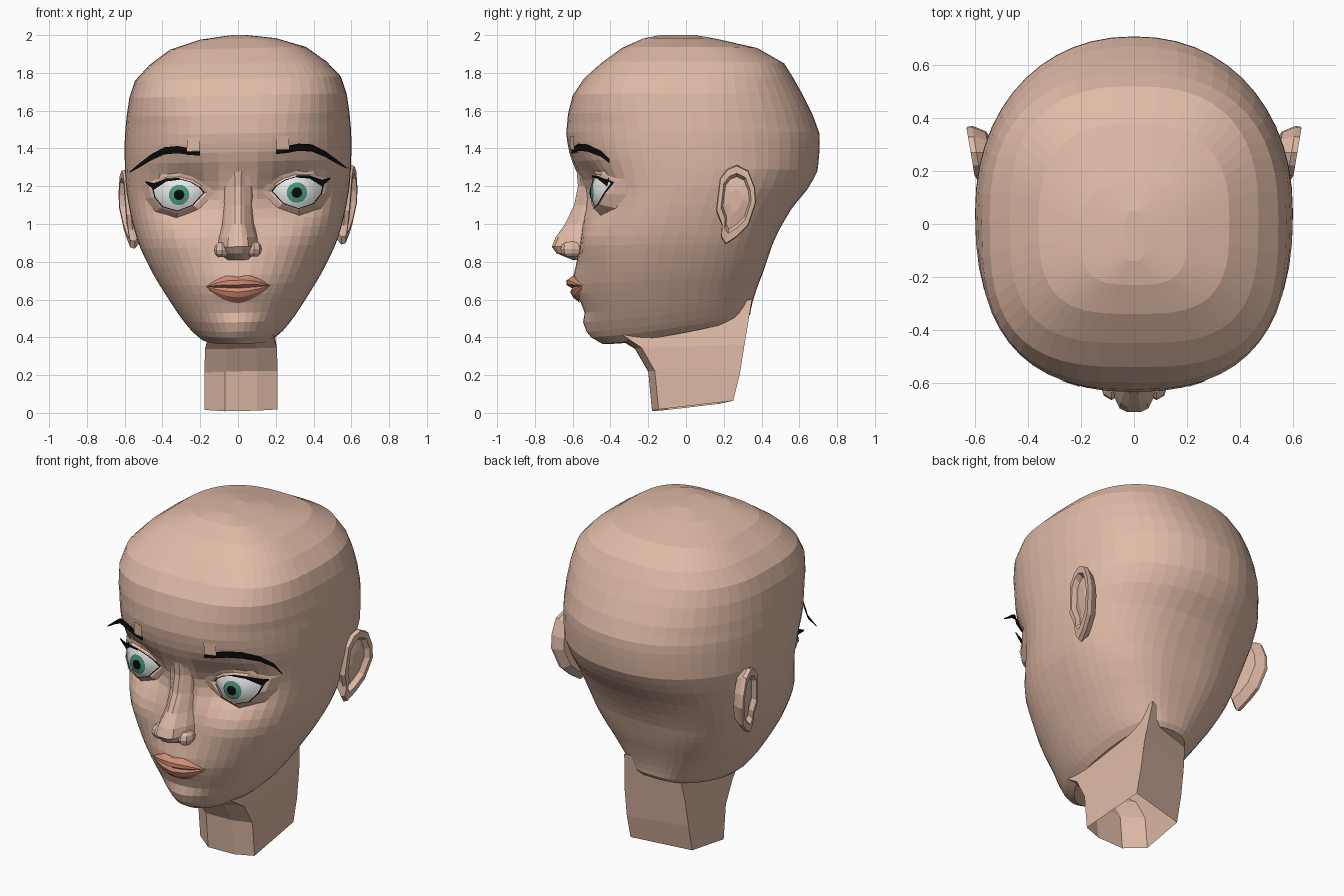
import bpy, bmesh, math

if "Cube" in bpy.data.objects:
    bpy.data.objects.remove(bpy.data.objects["Cube"])


def material(name, rgb):
    m = bpy.data.materials.new(name)
    m.use_nodes = True
    m.diffuse_color = (*rgb, 1)
    m.node_tree.nodes["Principled BSDF"].inputs["Base Color"].default_value = (*rgb, 1)
    return m


skin = material("skin", (.74, .49, .38))
lip = material("lip", (.64, .27, .18))
white = material("eye white", (.82, .84, .84))
green = material("iris green", (.07, .31, .2))
black = material("black", (.003, .003, .003))


def loft(name, rings, mat, closed=True, caps=(), sheet=False, smooth=False):
    """Skin a list of equal-length point rings; sheets are turned to the front."""
    bm = bmesh.new()
    rows = [[bm.verts.new((x, y, z + .02 * x)) for x, y, z in r] for r in rings]
    n = len(rows[0])
    for a, b in zip(rows, rows[1:]):
        for i in range(n if closed else n - 1):
            j = (i + 1) % n
            bm.faces.new((a[i], a[j], b[j], b[i]))
    for c in caps:
        bm.faces.new(rows[c])
    bmesh.ops.recalc_face_normals(bm, faces=bm.faces)
    if sheet and sum(f.normal.y * f.calc_area() for f in bm.faces) > 0:
        bmesh.ops.reverse_faces(bm, faces=bm.faces)
    for f in bm.faces:
        f.smooth = smooth
    me = bpy.data.meshes.new(name)
    bm.to_mesh(me)
    bm.free()
    me.materials.append(mat)
    ob = bpy.data.objects.new(name, me)
    bpy.context.collection.objects.link(ob)
    return ob


# Skull sections: height, half width, front, back
SECTIONS = [
    (2, .04, -.14, .05), (1.98, .2, -.23, .16), (1.93, .36, -.34, .38),
    (1.85, .47, -.45, .52), (1.77, .545, -.54, .57), (1.68, .575, -.6, .62),
    (1.58, .59, -.625, .67), (1.47, .6, -.635, .71), (1.36, .6, -.615, .705),
    (1.27, .598, -.58, .695), (1.18, .59, -.555, .64), (1.09, .575, -.545, .565),
    (1, .555, -.55, .51), (.9, .525, -.56, .46), (.8, .483, -.575, .435),
    (.7, .435, -.58, .41), (.6, .378, -.565, .38), (.52, .33, -.545, .36),
    (.45, .285, -.525, .345), (.4, .245, -.495, .34), (.365, .205, -.44, .32)]


def section(z):
    z = max(min(z, 2), .365)
    for a, b in zip(SECTIONS, SECTIONS[1:]):
        if z >= b[0]:
            t = (a[0] - z) / (a[0] - b[0])
            return [p + (q - p) * t for p, q in zip(a, b)][1:]


def ramp(z, low, high):
    return max(0, min(1, (z - low) / (high - low)))


def power(z):
    """Squareness of the front half: pointed chin, boxy crown."""
    return 1.85 + .55 * ramp(z, .4, .9) + .8 * ramp(z, 1.5, 1.85)


def back_power(z):
    return 2.6 - .45 * ramp(z, .8, 1.2) + .4 * ramp(z, 1.5, 1.85)


def bump(x, z, cx, cz, rx, rz):
    return math.exp(-((abs(x) - cx) / rx) ** 2 - ((z - cz) / rz) ** 2)


def relief(x, z):
    """Sockets go in; cheeks, mouth and chin come out."""
    return (.1 * bump(x, z, .28, 1.16, .17, .13) - .025 * bump(x, z, .3, .93, .14, .12)
            - .02 * bump(x, z, 0, .69, .16, .09) - .015 * bump(x, z, 0, .45, .1, .06)
            + .02 * bump(x, z, 0, .55, .15, .035))


def face_y(x, z):
    w, f, b = section(z)
    c, n = (f + b) / 2, power(z)
    return c - (c - f) * max(0, 1 - min(1, abs(x) / w) ** n) ** (1 / n) + relief(x, z)


# Head
heights = [s[0] for s in SECTIONS[:7]] + [1.53 - .05 * i for i in range(23)] + [.4, .365]
rings = []
for z in heights:
    w, f, b = section(z)
    c, ring = (f + b) / 2, []
    for i in range(52):
        a = math.tau * i / 52
        s, k = math.sin(a), -math.cos(a)
        e = 2 / (power(z) if k < 0 else back_power(z))
        x = w * math.copysign(abs(s) ** e, s)
        y = c + (b - f) / 2 * math.copysign(abs(k) ** e, k)
        lift = .13 * ramp(y, f, b) ** 1.5 * (1 - ramp(z, .365, .9))
        if k < 0:
            y += relief(x, z) * min(1, -k * 3)
        ring.append((x, y, z + lift))
    rings.append(ring)
loft("head", rings, skin, caps=(0, -1))

# Neck, open at the bottom: front height, front, back height, back, width
rings = []
for zf, f, zb, b, k in [(.01, -.18, .06, .25, 1), (.22, -.2, .2, .285, 1),
                        (.34, -.27, .36, .31, .98), (.42, -.4, .6, .35, .85)]:
    outline = [(-.07, f), (.1, f), (.21, f + .035), (.19, b), (-.16, b - .08), (-.178, f + .08)]
    rings.append([(x * k, y, zf + (zb - zf) * (y - f) / (b - f)) for x, y in outline])
loft("neck", rings, skin, caps=(-1,))

# Nose: height, base half width, ridge half width, front
rings = []
for z, wb, wt, y in [(1.29, .1, .04, -.58), (1.2, .09, .035, -.572), (1.1, .085, .035, -.592),
                     (1, .095, .035, -.64), (.93, .11, .05, -.69), (.88, .115, .055, -.71),
                     (.845, .1, .04, -.685), (.81, .07, .03, -.6)]:
    back = face_y(wb, z) + .03
    half = [(wb, back), ((wb + wt) / 2 + .005, (y + back) / 2), (wt, y + .015), (wt * .45, y)]
    rings.append([(x, q, z) for x, q in half] + [(-x, q, z) for x, q in reversed(half)])
loft("nose", rings, skin, caps=(0, -1))

# Lips: one strip above and one below the mouth line
for name, edge, mid, out in [("upper_lip", .072, .035, .03), ("lower_lip", -.078, -.04, .022)]:
    rings = []
    for i in range(-6, 7):
        t = i / 6
        x, fall = .17 * t, 1 - t * t
        seam = .66 + .01 * abs(t)
        dip = .014 * max(0, 1 - abs(t) * 3) if edge > 0 else 0
        rows = [(0, .01), (mid * .5, out), (mid * 1.2, out * .9), (edge - dip, .004)]
        rings.append([(x, face_y(x, seam + h * fall) - d * (fall + .2), seam + h * fall)
                      for h, d in rows])
    loft(name, rings, lip, closed=False, sheet=True)

# Eye opening outline and ear outline
ALMOND = [(.18, 1.17), (.205, 1.2), (.25, 1.228), (.31, 1.245), (.38, 1.243), (.455, 1.21),
          (.44, 1.15), (.4, 1.1), (.32, 1.075), (.24, 1.105)]
EAR = [(.18, 1.23), (.22, 1.28), (.27, 1.3), (.33, 1.27), (.365, 1.18), (.37, 1.1),
       (.33, .98), (.27, .92), (.21, .88), (.185, .92), (.19, .98), (.16, 1.06)]
EX, EZ = .312, 1.16


def eye_y(x, z):
    return -.322 - math.sqrt(max(.002, .18 ** 2 - (x - .29) ** 2 - (z - EZ) ** 2))


def scaled(points, k, cx, cz):
    return [(cx + (x - cx) * k, cz + (z - cz) * k) for x, z in points]


def disc(radius):
    return [(EX + radius * math.cos(math.tau * i / 20), EZ + radius * math.sin(math.tau * i / 20))
            for i in range(20)]


def on_eye(points, s, off):
    return [(s * x, eye_y(x, z) - off, z) for x, z in points]


for side, s in (("left", 1), ("right", -1)):
    # Eye
    loft(side + "_eye", [on_eye(scaled(ALMOND, k, EX, EZ), s, 0) for k in (1.05, .8, .55, .3, .05)],
         white, caps=(-1,), sheet=True, smooth=True)
    loft(side + "_iris", [on_eye(disc(r), s, .005) for r in (.054, .03, .01)],
         green, caps=(-1,), sheet=True)
    loft(side + "_pupil", [on_eye(disc(r), s, .008) for r in (.028, .01)],
         black, caps=(-1,), sheet=True)
    # Eyelids: from the opening out to the socket
    lid = [on_eye(ALMOND, s, .008)]
    mid = scaled(ALMOND, 1.14, EX, EZ)
    lid.append([(s * x, min(face_y(x, z), eye_y(x, z)) - .006, z) for x, z in mid])
    lid.append([(s * x, face_y(x, z) + .005, z) for x, z in scaled(ALMOND, 1.45, EX, EZ)])
    loft(side + "_eyelids", lid, skin, sheet=True)
    # Lashes: thin line all round, heavier wing at the outer upper corner
    loft(side + "_lash_line", [on_eye(scaled(ALMOND, k, EX, EZ), s, .013) for k in (.975, 1.02)],
         black, sheet=True)
    wing = [(.31, 1.245, .005), (.38, 1.243, .01), (.445, 1.22, .03), (.49, 1.232, .004)]
    loft(side + "_lash_wing", [[(s * x, eye_y(min(x, .44), z) - .017, z + d) for d in (-h, .005)]
                               for x, z, h in wing], black, closed=False, sheet=True)
    # Eyebrow: x, height, half thickness
    brow = [(.2, 1.378, .012), (.25, 1.388, .018), (.32, 1.4, .019), (.39, 1.395, .019),
            (.46, 1.362, .016), (.52, 1.322, .011), (.575, 1.285, .003)]
    loft(side + "_eyebrow", [[(s * x, min(face_y(x, z), -.39) - .014, z + d) for d in (-h, h)]
                             for x, z, h in brow], black, closed=False, sheet=True)
    # Small raised pad above the inner brow
    loft(side + "_brow_pad", [[(s * x, face_y(x, z) - d, z) for x in (.205, .27)]
                              for z, d in ((1.46, .004), (1.39, .018), (1.37, 0))],
         skin, closed=False, sheet=True)
    # Nostril wing
    rings = []
    for i in range(1, 6):
        p = math.pi * i / 6
        rings.append([(s * (.085 + .042 * math.sin(p) * math.cos(a)),
                       -.605 + .06 * math.sin(p) * math.sin(a), .865 + .045 * math.cos(p))
                      for a in [math.tau * j / 8 for j in range(8)]])
    loft(side + "_nostril_wing", rings, skin, caps=(0, -1))
    # Ear: base, outer rim, inner rim, hollow
    rings = []
    for k, out in ((.8, -.06), (1, -.012), (.97, .01), (.76, .01), (.66, -.02), (.3, -.012)):
        rings.append([(s * (.605 + out + .17 * (y - .26) + .16 * min(0, z - 1.12)), y, z)
                      for y, z in scaled(EAR, k, .265, 1.12)])
    loft(side + "_ear", rings, skin, caps=(0, -1))
